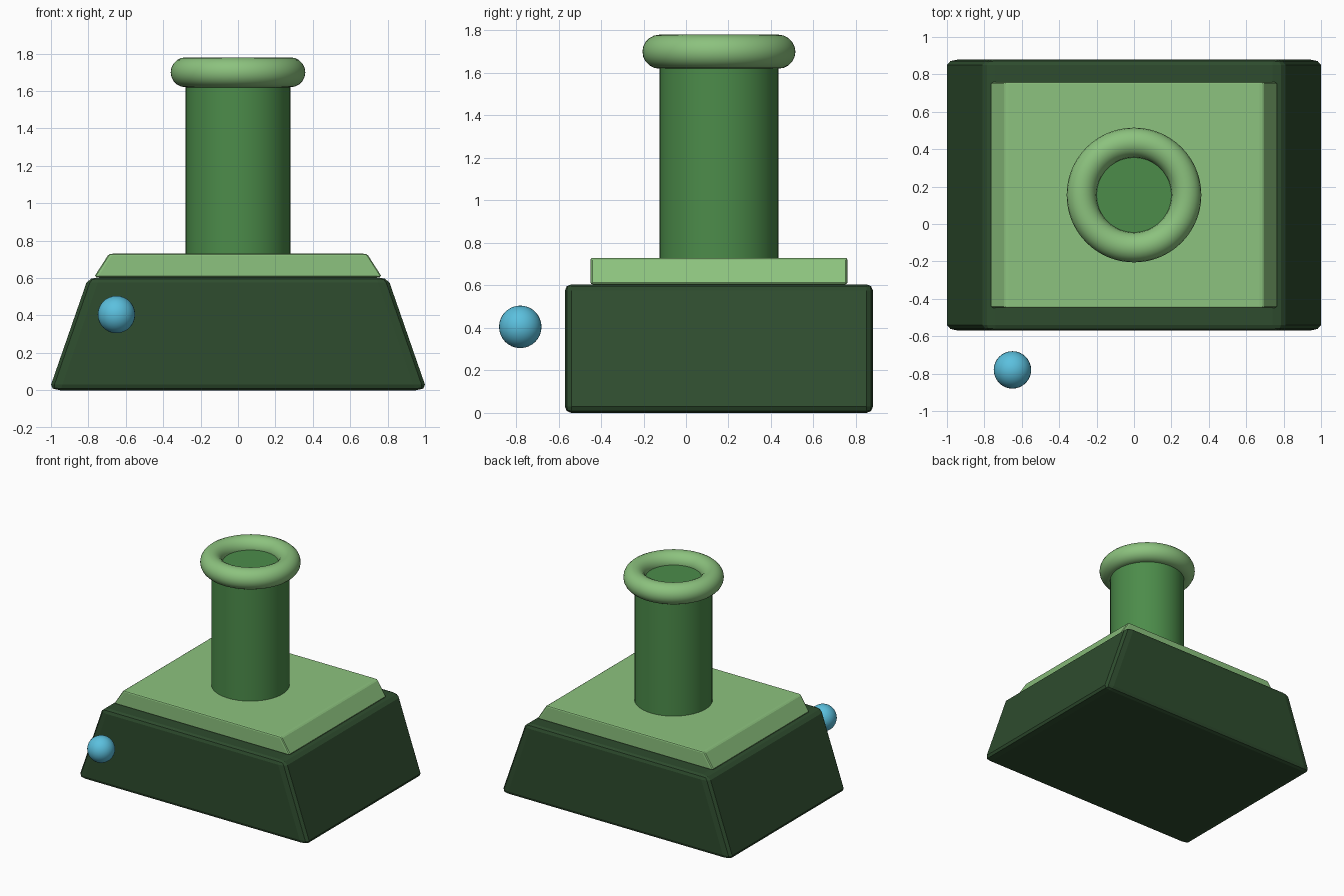
import bpy, bmesh, math

if "Cube" in bpy.data.objects:
    bpy.data.objects.remove(bpy.data.objects["Cube"])

CY = 0.155  # y centre of the main body


def material(name, rgb):
    lin = [(c / 255 / 12.92) if c / 255 <= 0.04045 else ((c / 255 + 0.055) / 1.055) ** 2.4 for c in rgb]
    m = bpy.data.materials.new(name)
    m.diffuse_color = (*lin, 1)
    m.use_nodes = True
    m.node_tree.nodes["Principled BSDF"].inputs["Base Color"].default_value = m.diffuse_color
    return m


dark = material("dark green", (46, 76, 46))
mid = material("mid green", (76, 140, 74))
light = material("light green", (140, 194, 126))
blue = material("sky blue", (91, 192, 222))


def finish(name, mat, angle=30):
    o = bpy.context.object
    o.name = name
    o.data.materials.append(mat)
    bpy.ops.object.shade_smooth_by_angle(angle=math.radians(angle))
    return o


def tapered_block(name, mat, bottom, top, half_y, z0, z1, bevel):
    """Box narrowing in x toward the top; bevelled at half width, then stretched in x."""
    bm = bmesh.new()
    bmesh.ops.create_cube(bm, size=2)
    for v in bm.verts:
        up = v.co.z > 0
        v.co.x *= (top if up else bottom) / 2
        v.co.y *= half_y
        v.co.z = z1 if up else z0
    bmesh.ops.bevel(bm, geom=bm.edges[:], offset=bevel, offset_type='OFFSET',
                    segments=2, profile=0.5, affect='EDGES')
    for v in bm.verts:
        v.co.x *= 2
        v.co.y += CY
    me = bpy.data.meshes.new(name)
    bm.to_mesh(me)
    bm.free()
    o = bpy.data.objects.new(name, me)
    bpy.context.collection.objects.link(o)
    bpy.ops.object.select_all(action='DESELECT')
    o.select_set(True)
    bpy.context.view_layer.objects.active = o
    me.materials.append(mat)


# Stepped base
tapered_block("base", dark, 1.01, 0.80, 0.725, 0.0, 0.605, 0.03)
tapered_block("upper_plate", light, 0.77, 0.69, 0.605, 0.605, 0.73, 0.01)

# Column, closed halfway up inside the rim
bpy.ops.mesh.primitive_cylinder_add(vertices=48, radius=0.28, depth=1.0, location=(0, CY, 1.2))
finish("column", mid)

# Rounded rim
bpy.ops.mesh.primitive_torus_add(major_radius=0.28, minor_radius=0.08, major_segments=64,
                                 minor_segments=20, location=(0, CY, 1.70))
finish("rim", light, 60)

# Small floating ball at the front left
bpy.ops.mesh.primitive_uv_sphere_add(segments=32, ring_count=16, radius=0.1,
                                     location=(-0.65, -0.78, 0.405))
finish("ball", blue, 60)
